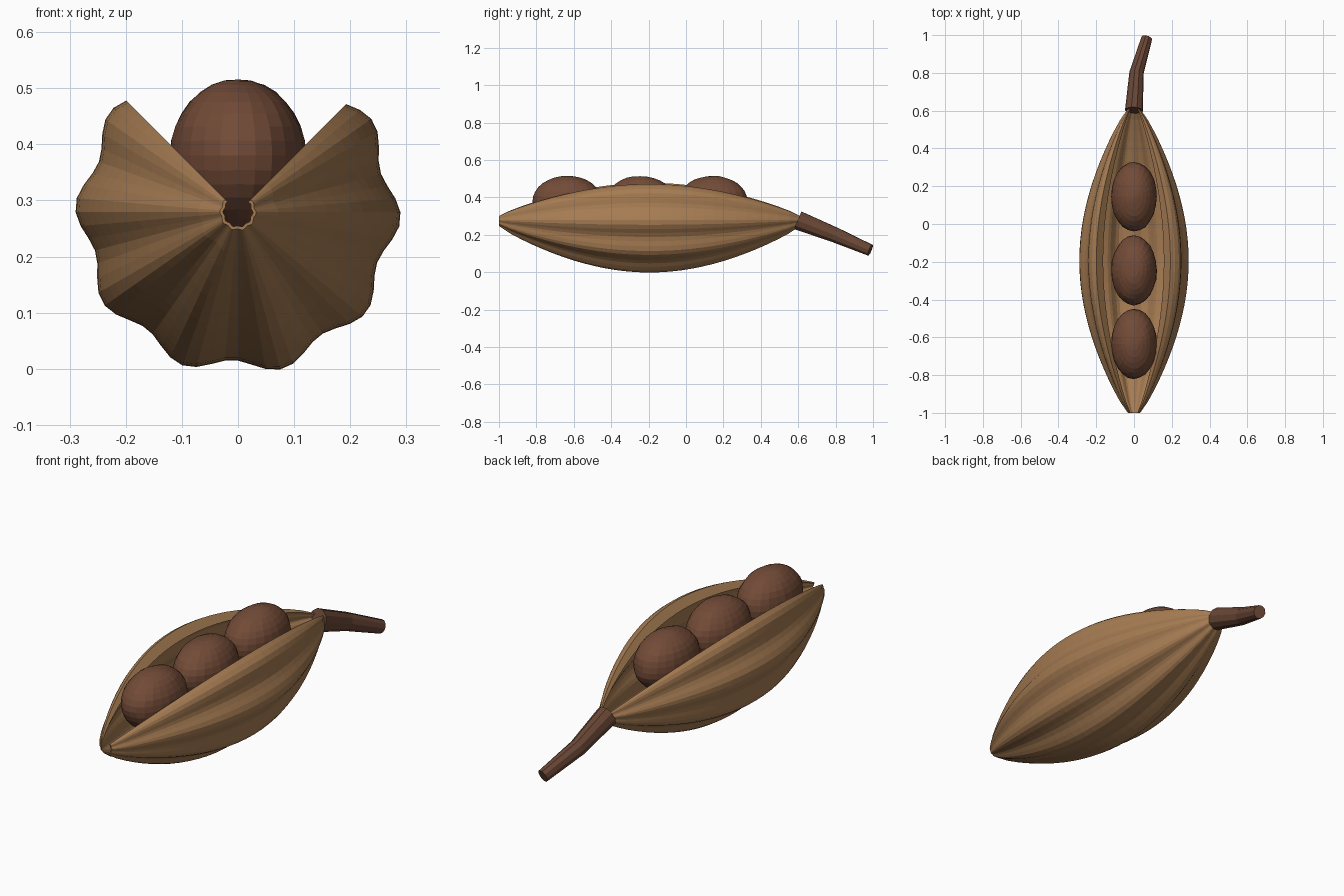
import bpy, bmesh, math, random
from mathutils import Vector, noise

if "Cube" in bpy.data.objects:
    bpy.data.objects.remove(bpy.data.objects["Cube"])

AXIS_Z = 0.279


def material(name, rgb):
    m = bpy.data.materials.new(name)
    m.diffuse_color = (*rgb, 1)
    m.use_nodes = True
    m.node_tree.nodes["Principled BSDF"].inputs["Base Color"].default_value = m.diffuse_color
    return m


def add_object(name, bm, mat):
    bmesh.ops.recalc_face_normals(bm, faces=bm.faces)
    me = bpy.data.meshes.new(name)
    bm.to_mesh(me)
    bm.free()
    me.materials.append(mat)
    ob = bpy.data.objects.new(name, me)
    bpy.context.collection.objects.link(ob)
    return ob


def bridge(bm, a, b, closed):
    n = len(a)
    for i in range(n if closed else n - 1):
        j = (i + 1) % n
        bm.faces.new((a[i], a[j], b[j], b[i]))


husk = material("husk", (0.38, 0.20, 0.085))
bark = material("bark", (0.14, 0.062, 0.036))
nut = material("nut", (0.17, 0.07, 0.038))

# Ribbed pod shell, open at the top by a quarter turn
SEGS, RINGS = 54, 28
bm = bmesh.new()
loops = []
for k in range(RINGS + 1):
    t = k / RINGS
    y = -1 + 1.61 * t
    r = 0.031 + 0.246 * max(0, math.sin(math.pi * t)) ** 0.85
    outer, inner = [], []
    for i in range(SEGS + 1):
        deg = 135 + 270 * i / SEGS
        a = math.radians(deg)
        rr = r * (1 + 0.048 * math.cos(10 * (a + math.radians(2))))
        for ring, s in ((outer, 1), (inner, 0.82)):
            ring.append(bm.verts.new((rr * s * math.cos(a), y, AXIS_Z + rr * s * math.sin(a))))
    loops.append(outer + inner[::-1])
for a, b in zip(loops, loops[1:]):
    bridge(bm, a, b, True)
for loop in (loops[0], loops[-1]):
    n = len(loop)
    for i in range(SEGS):
        bm.faces.new((loop[i], loop[i + 1], loop[n - 2 - i], loop[n - 1 - i]))
add_object("pod_shell", bm, husk)

# Three slightly lumpy seeds in a row
for s, y in enumerate((-0.635, -0.245, 0.145)):
    bm = bmesh.new()
    bmesh.ops.create_uvsphere(bm, u_segments=24, v_segments=16, radius=1)
    for v in bm.verts:
        k = 1 + 0.025 * noise.noise(v.co * 2.5 + Vector((s * 7.3, 0, 0)))
        v.co = Vector((v.co.x * 0.121 * k, v.co.y * 0.185 * k, v.co.z * 0.135 * k))
        v.co += Vector((0, y, 0.38))
    add_object(f"seed_{s + 1}", bm, nut)

# Bent tapering stem
path = [Vector(p) for p in ((0, 0.60, 0.277), (0.013, 0.80, 0.198), (0.068, 0.985, 0.118))]
radii = (0.053, 0.042, 0.032)
bm = bmesh.new()
rings = []
for i, (p, r) in enumerate(zip(path, radii)):
    d = (path[min(i + 1, 2)] - path[max(i - 1, 0)]).normalized()
    side = d.cross(Vector((0, 0, 1))).normalized()
    up = side.cross(d)
    rings.append([bm.verts.new(p + r * (math.cos(a) * side * 0.9 + math.sin(a) * up))
                  for a in (2 * math.pi * j / 10 for j in range(10))])
for a, b in zip(rings, rings[1:]):
    bridge(bm, a, b, True)
bm.faces.new(rings[0])
bm.faces.new(rings[-1])
add_object("stem", bm, bark)
